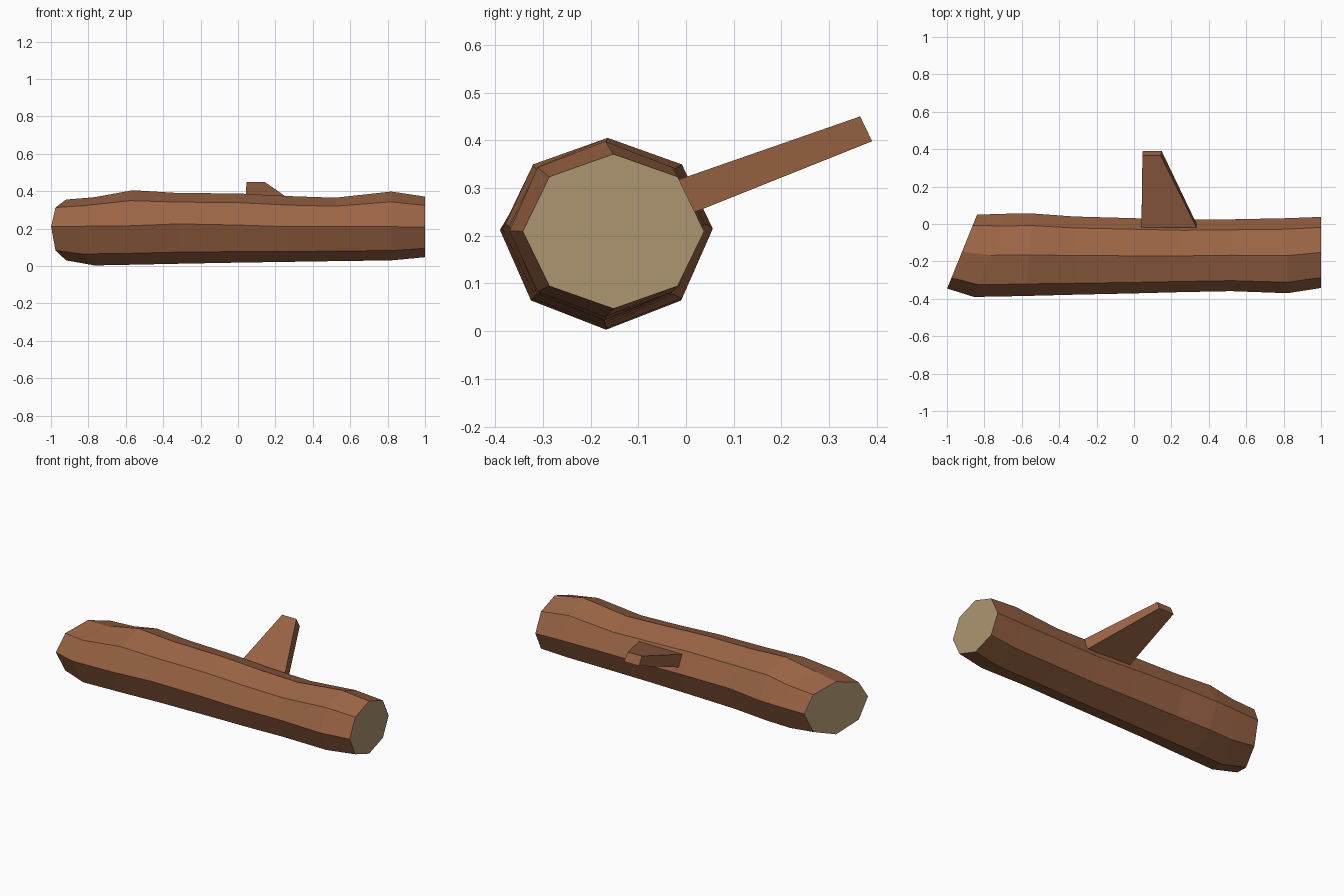
import bpy, bmesh, math

if "Cube" in bpy.data.objects:
    bpy.data.objects.remove(bpy.data.objects["Cube"])


def material(name, rgb):
    m = bpy.data.materials.new(name)
    m.diffuse_color = (*rgb, 1)
    m.use_nodes = True
    m.node_tree.nodes["Principled BSDF"].inputs["Base Color"].default_value = m.diffuse_color
    return m


bark = material("bark brown", (0.33, 0.13, 0.06))
wood = material("cut wood tan", (0.42, 0.30, 0.165))


def loft(name, rings, mats, cap_index):
    """Bridge a list of equal-length point rings and close both ends."""
    bm = bmesh.new()
    loops = [[bm.verts.new(p) for p in ring] for ring in rings]
    n = len(loops[0])
    for a, b in zip(loops, loops[1:]):
        for i in range(n):
            j = (i + 1) % n
            bm.faces.new((a[i], a[j], b[j], b[i]))
    for loop in (loops[0], loops[-1]):
        bm.faces.new(loop).material_index = cap_index
    bmesh.ops.recalc_face_normals(bm, faces=bm.faces)
    me = bpy.data.meshes.new(name)
    bm.to_mesh(me)
    bm.free()
    for m in mats:
        me.materials.append(m)
    ob = bpy.data.objects.new(name, me)
    bpy.context.collection.objects.link(ob)
    return ob


# Log: octagonal sections (x, slant, y front, y back, z bottom, z side, z top)
sections = [
    (-0.921, 0.405, -0.345, 0.05, 0.03, 0.21, 0.355),
    (-0.76, 0.40, -0.39, 0.055, 0.003, 0.212, 0.368),
    (-0.56, 0.10, -0.385, 0.056, 0.007, 0.215, 0.405),
    (-0.32, 0.0, -0.378, 0.040, 0.012, 0.225, 0.390),
    (0.00, 0.0, -0.371, 0.031, 0.018, 0.219, 0.388),
    (0.26, 0.0, -0.364, 0.023, 0.022, 0.21, 0.374),
    (0.52, 0.0, -0.359, 0.025, 0.026, 0.21, 0.365),
    (0.82, 0.0, -0.37, 0.031, 0.03, 0.21, 0.398),
    (1.00, 0.0, -0.342, 0.038, 0.047, 0.209, 0.371),
]
rings = []
for x, slant, yf, yb, zb, zs, zt in sections:
    cy, ry = (yf + yb) / 2, (yb - yf) / 2
    ring = []
    for k in range(8):
        c, s = math.cos(k * math.pi / 4), math.sin(k * math.pi / 4)
        y = cy + ry * c
        z = zs + s * ((zt - zs) if s > 0 else (zs - zb))
        ring.append((x + slant * (y + 0.152), y, z))
    rings.append(ring)
loft("log", rings, [bark, wood], 1)

# Branch stub: tapered rectangular peg rising toward the back
base = [(0.04, -0.02, 0.316), (0.335, -0.02, 0.316),
        (0.335, 0.0, 0.242), (0.04, 0.0, 0.242)]
tip = [(0.045, 0.365, 0.45), (0.142, 0.365, 0.45),
       (0.148, 0.39, 0.398), (0.047, 0.39, 0.398)]
loft("branch_stub", [base, tip], [bark], 0)
